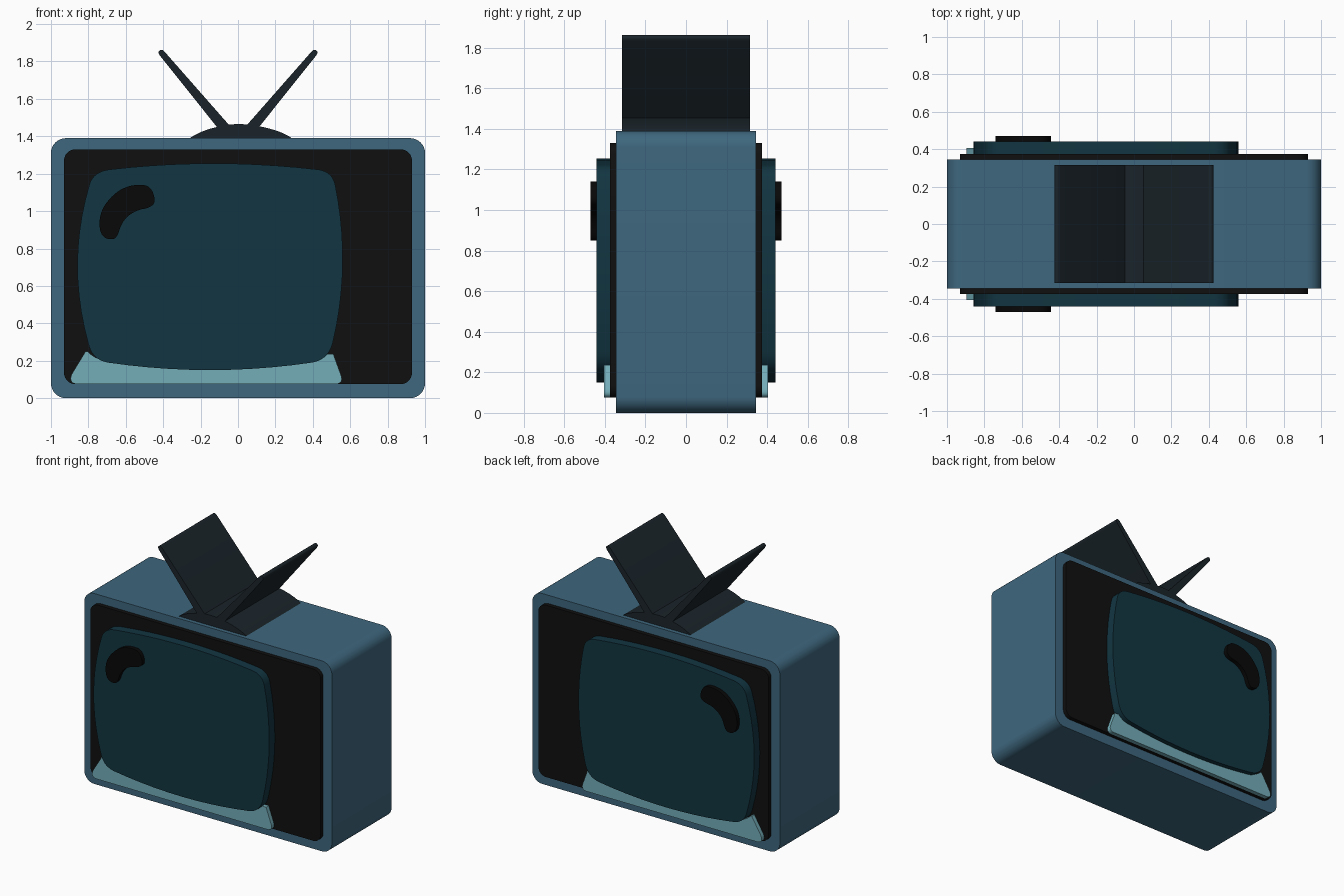
import bpy, bmesh, math

if "Cube" in bpy.data.objects:
    bpy.data.objects.remove(bpy.data.objects["Cube"])


def srgb(r, g, b):
    return [(c / 255 / 12.92 if c < 11 else ((c / 255 + 0.055) / 1.055) ** 2.4) for c in (r, g, b)] + [1.0]


def material(name, rgb):
    mat = bpy.data.materials.new(name)
    mat.diffuse_color = srgb(*rgb)
    mat.use_nodes = True
    mat.node_tree.nodes["Principled BSDF"].inputs["Base Color"].default_value = mat.diffuse_color
    return mat


def curve_path(start, segments, steps=10):
    """Outline in x, z: a pair is a straight line, four numbers a curve (control, end)."""
    pts = [start]
    for seg in segments:
        a, end = pts[-1], seg[-2:]
        if len(seg) == 2:
            pts.append(end)
            continue
        for i in range(1, steps + 1):
            t = i / steps
            pts.append(tuple((1 - t) ** 2 * a[k] + 2 * t * (1 - t) * seg[k] + t * t * end[k] for k in (0, 1)))
    if math.dist(pts[0], pts[-1]) < 1e-4:
        pts.pop()
    return pts


def rounded_rect(x, z0, z1, r, steps=8):
    pts = []
    corners = [(x - r, z0 + r, -90), (x - r, z1 - r, 0), (-x + r, z1 - r, 90), (-x + r, z0 + r, 180)]
    for cx, cz, a0 in corners:
        for i in range(steps + 1):
            a = math.radians(a0 + 90 * i / steps)
            pts.append((cx + r * math.cos(a), cz + r * math.sin(a)))
    return pts


def extrude_profile(name, pts, depth, mat):
    """Solid from an x, z outline reaching from y = -depth to y = +depth."""
    bm = bmesh.new()
    face = bm.faces.new([bm.verts.new((x, -depth, z)) for x, z in pts])
    out = bmesh.ops.extrude_face_region(bm, geom=[face], use_keep_orig=True)
    verts = [g for g in out["geom"] if isinstance(g, bmesh.types.BMVert)]
    bmesh.ops.translate(bm, vec=(0, 2 * depth, 0), verts=verts)
    bmesh.ops.recalc_face_normals(bm, faces=bm.faces[:])
    mesh = bpy.data.meshes.new(name)
    bm.to_mesh(mesh)
    bm.free()
    mesh.materials.append(mat)
    obj = bpy.data.objects.new(name, mesh)
    bpy.context.collection.objects.link(obj)
    bpy.ops.object.select_all(action='DESELECT')
    obj.select_set(True)
    bpy.context.view_layer.objects.active = obj
    bpy.ops.object.shade_smooth_by_angle(angle=math.radians(30))
    return obj


blue = material("case_blue", (62, 103, 126))
black = material("panel_black", (16, 16, 16))
teal = material("screen_teal", (18, 53, 65))
pale = material("trim_pale_blue", (116, 174, 185))
dark = material("antenna_dark", (26, 36, 42))
glare = material("highlight_black", (8, 8, 8))

# Case and the dark panel that shows on both faces
extrude_profile("case", rounded_rect(1.0, 0.0, 1.39, 0.08), 0.345, blue)
extrude_profile("front_panel", rounded_rect(0.93, 0.075, 1.33, 0.06), 0.375, black)

# Pale trim cradling the bottom of the screen
trim = curve_path((-0.86, 0.075), [
    (0.525, 0.075), (0.567, 0.08, 0.55, 0.125), (0.51, 0.235), (0.475, 0.235),
    (0.45, 0.205, 0.395, 0.197), (-0.15, 0.117, -0.695, 0.197),
    (-0.76, 0.205, -0.805, 0.25), (-0.815, 0.25), (-0.888, 0.13),
    (-0.91, 0.08, -0.86, 0.075)])
extrude_profile("screen_trim", trim, 0.405, pale)

# Bulging screen
screen = curve_path((-0.695, 0.19), [
    (-0.15, 0.11, 0.395, 0.19), (0.49, 0.205, 0.51, 0.31),
    (0.605, 0.72, 0.52, 1.14), (0.505, 1.21, 0.43, 1.222),
    (-0.13, 1.288, -0.69, 1.222), (-0.775, 1.21, -0.795, 1.14),
    (-0.92, 0.72, -0.80, 0.29), (-0.78, 0.205, -0.695, 0.19)])
extrude_profile("screen", screen, 0.44, teal)

# Bean-shaped highlight
bean = curve_path((-0.445, 1.06), [
    (-0.455, 1.14, -0.515, 1.14), (-0.62, 1.145, -0.69, 1.06),
    (-0.745, 1.0, -0.74, 0.92), (-0.735, 0.85, -0.68, 0.85),
    (-0.65, 0.845, -0.635, 0.895), (-0.61, 0.985, -0.515, 1.01),
    (-0.445, 1.02, -0.445, 1.06)])
extrude_profile("screen_highlight", bean, 0.47, glare)

# Antenna base and its two tapering arms
base = curve_path((-0.26, 1.388), [
    (0.29, 1.388), (0.22, 1.44, 0.06, 1.462), (0.0, 1.468, -0.05, 1.462),
    (-0.19, 1.44, -0.26, 1.388)])
extrude_profile("antenna_base", base, 0.315, dark)
arm = curve_path((0.03, 1.44), [
    (0.395, 1.855), (0.41, 1.868, 0.42, 1.858), (0.43, 1.848, 0.418, 1.832), (0.105, 1.44)], 4)
for side, label in ((-1, "left"), (1, "right")):
    extrude_profile(f"antenna_arm_{label}", [(side * x, z) for x, z in arm], 0.315, dark)
